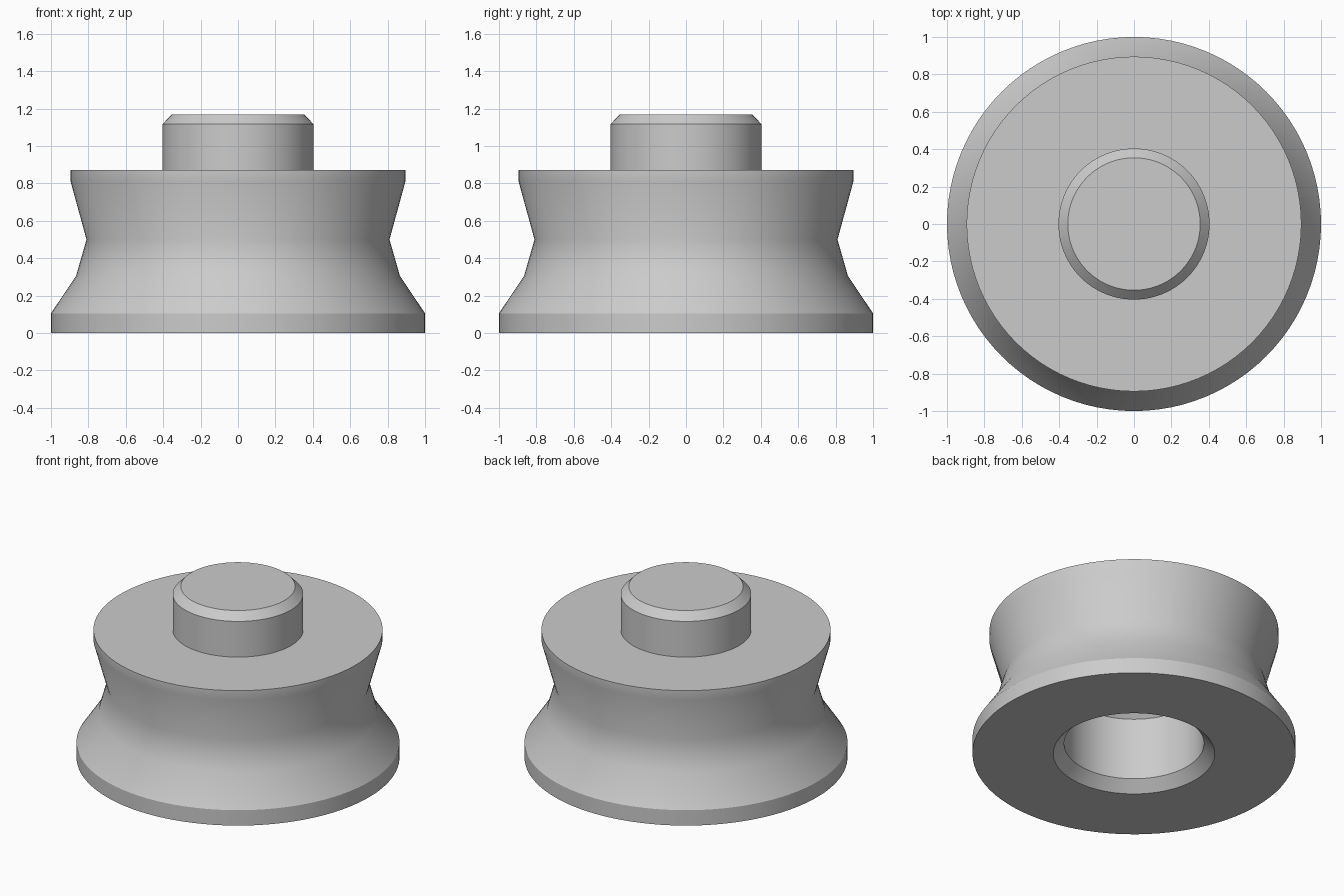
import bpy, bmesh, math

if "Cube" in bpy.data.objects:
    bpy.data.objects.remove(bpy.data.objects["Cube"])

SEGMENTS = 96

grey = bpy.data.materials.new("light_grey")
grey.diffuse_color = (0.6, 0.6, 0.6, 1.0)
grey.use_nodes = True
grey.node_tree.nodes["Principled BSDF"].inputs["Base Color"].default_value = grey.diffuse_color


def lathe(name, profile):
    """Spin a closed (radius, height) profile, starting and ending on the axis."""
    bm = bmesh.new()
    verts = [bm.verts.new((r, 0, z)) for r, z in profile]
    edges = [bm.edges.new(pair) for pair in zip(verts, verts[1:])]
    bmesh.ops.spin(bm, geom=verts + edges, cent=(0, 0, 0), axis=(0, 0, 1),
                   angle=math.tau, steps=SEGMENTS, use_merge=True)
    bmesh.ops.remove_doubles(bm, verts=bm.verts[:], dist=1e-5)
    bmesh.ops.recalc_face_normals(bm, faces=bm.faces[:])
    mesh = bpy.data.meshes.new(name)
    bm.to_mesh(mesh)
    bm.free()
    obj = bpy.data.objects.new(name, mesh)
    bpy.context.collection.objects.link(obj)
    mesh.materials.append(grey)
    bpy.ops.object.select_all(action='DESELECT')
    obj.select_set(True)
    bpy.context.view_layer.objects.active = obj
    bpy.ops.object.shade_smooth_by_angle(angle=math.radians(32))
    return obj


# chamfered blind socket underneath, waisted body, chamfered peg on top
socket = [(0, 0.55), (0.38, 0.55), (0.433, 0.495), (0.433, 0.07), (0.5, 0)]
waist = [(1.0, 0), (1.0, 0.105), (0.865, 0.307), (0.81, 0.5),
         (0.895, 0.81), (0.895, 0.873)]
peg = [(0.404, 0.873), (0.404, 1.117), (0.354, 1.168), (0, 1.168)]

lathe("waisted_body_with_peg", socket + waist + peg)
